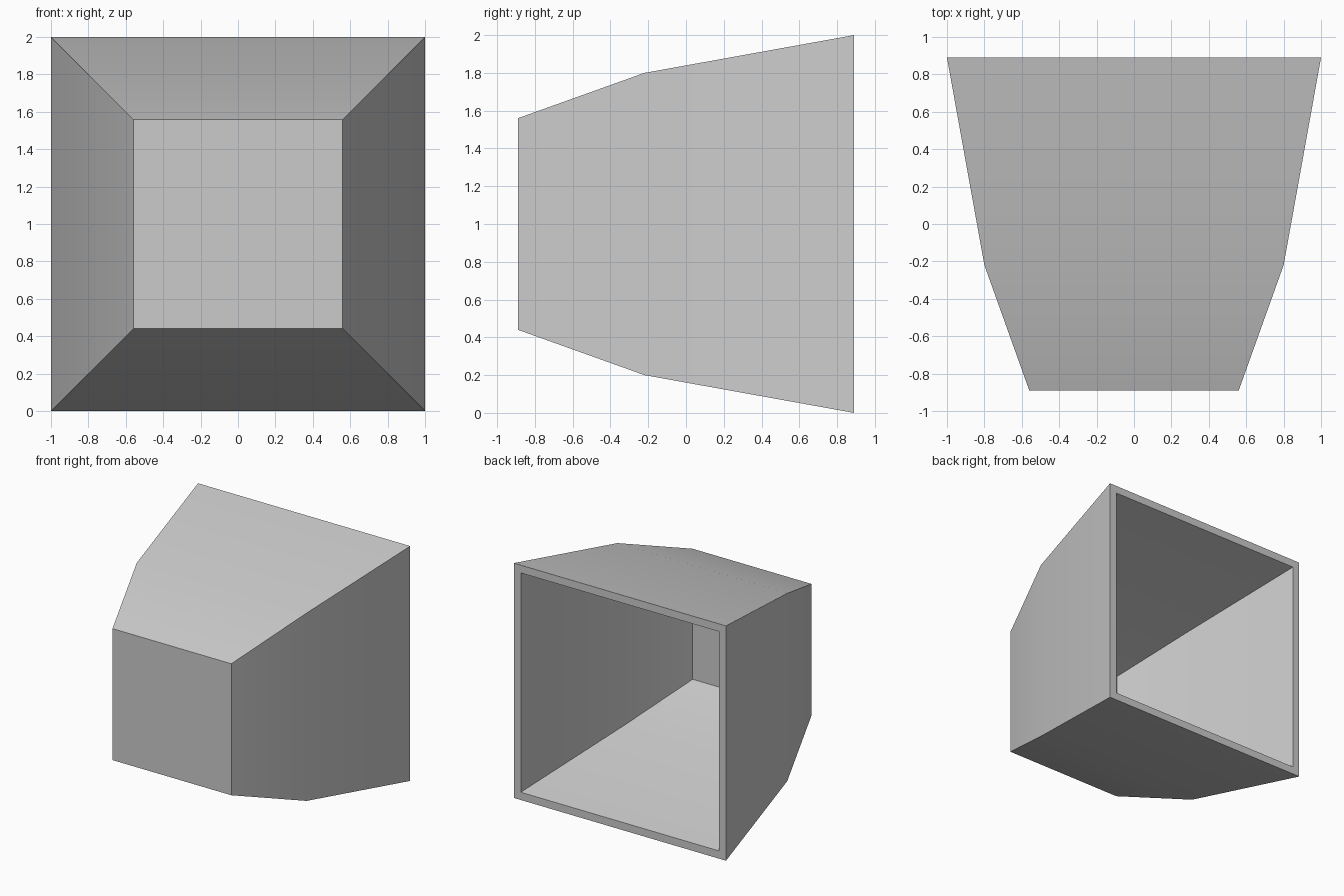
import bpy
import bmesh
import math

cube = bpy.data.objects.get("Cube")
if cube:
    bpy.data.objects.remove(cube, do_unlink=True)

grey = bpy.data.materials.new("plain grey")
grey.use_nodes = True
colour = (0.6, 0.6, 0.6, 1)
grey.diffuse_color = colour
grey.node_tree.nodes["Principled BSDF"].inputs["Base Color"].default_value = colour

# Square sections as (y, half width): outside front to rim, then back inside
OUTER = [(-0.89, 0.56), (-0.22, 0.80), (0.89, 1.0)]
INNER = [(0.89, 0.934), (-0.21, 0.732), (-0.825, 0.515)]


def square_ring(bm, y, half):
    corners = [(-1, -1), (1, -1), (1, 1), (-1, 1)]
    return [bm.verts.new((sx * half, y, 1 + sz * half)) for sx, sz in corners]


# Hollow tapered housing, open at the back
bm = bmesh.new()
rings = [square_ring(bm, y, half) for y, half in OUTER + INNER]
for a, b in zip(rings, rings[1:]):
    for i in range(4):
        j = (i + 1) % 4
        bm.faces.new((a[i], a[j], b[j], b[i]))
bm.faces.new(rings[0])
bm.faces.new(rings[-1])
bmesh.ops.recalc_face_normals(bm, faces=bm.faces)

mesh = bpy.data.meshes.new("hollow_housing")
bm.to_mesh(mesh)
bm.free()
mesh.materials.append(grey)
housing = bpy.data.objects.new("hollow_housing", mesh)
bpy.context.collection.objects.link(housing)

# Soft bend along the walls, crisp corners
bpy.ops.object.select_all(action="DESELECT")
housing.select_set(True)
bpy.context.view_layer.objects.active = housing
bpy.ops.object.shade_smooth_by_angle(angle=math.radians(30))
